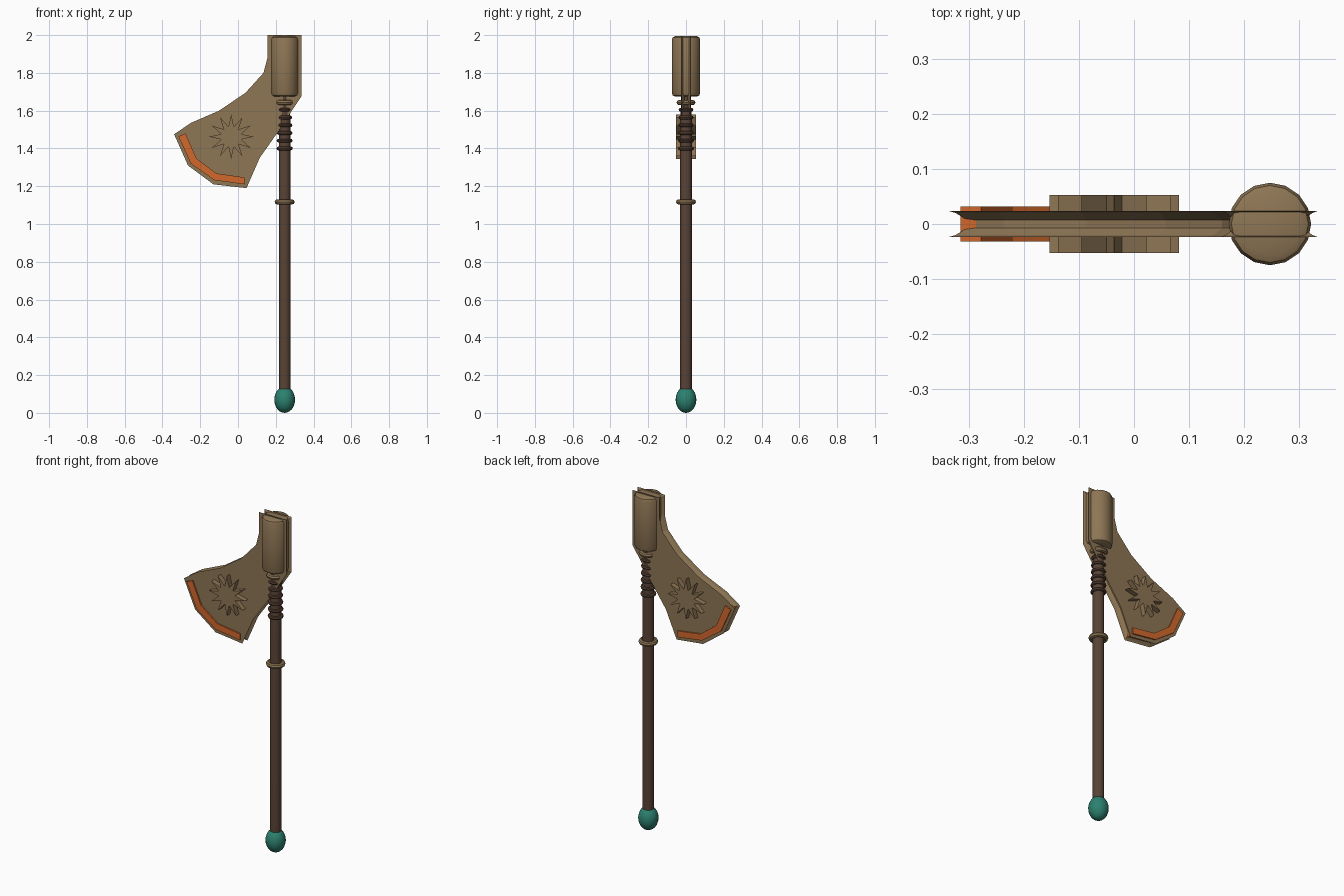
import bpy, bmesh, math
from mathutils import Vector

old = bpy.data.objects.get("Cube")
if old:
    bpy.data.objects.remove(old, do_unlink=True)

SHAFT_X = 0.247


def material(name, rgb):
    m = bpy.data.materials.new(name)
    m.use_nodes = True
    m.diffuse_color = (*rgb, 1)
    m.node_tree.nodes["Principled BSDF"].inputs["Base Color"].default_value = (*rgb, 1)
    return m


bronze = material("aged bronze", (0.27, 0.18, 0.09))
wood = material("dark wood", (0.10, 0.056, 0.036))
teal = material("teal", (0.025, 0.22, 0.16))
orange = material("orange", (0.65, 0.14, 0.025))


def finish(bm, name, mat, smooth=True):
    bmesh.ops.remove_doubles(bm, verts=bm.verts, dist=1e-5)
    bmesh.ops.recalc_face_normals(bm, faces=bm.faces)
    mesh = bpy.data.meshes.new(name)
    bm.to_mesh(mesh)
    bm.free()
    mesh.materials.append(mat)
    ob = bpy.data.objects.new(name, mesh)
    bpy.context.collection.objects.link(ob)
    if smooth:
        bpy.ops.object.select_all(action='DESELECT')
        ob.select_set(True)
        bpy.context.view_layer.objects.active = ob
        bpy.ops.object.shade_smooth_by_angle(angle=math.radians(35))
    return ob


def lathe(name, profile, mat, sides=16, closed=False):
    """Spin a (radius, height) profile around the shaft axis."""
    bm = bmesh.new()
    vs = [bm.verts.new((SHAFT_X + r, 0, z)) for r, z in profile]
    es = [bm.edges.new(pair) for pair in zip(vs, vs[1:])]
    if closed:
        es.append(bm.edges.new((vs[-1], vs[0])))
    bmesh.ops.spin(bm, geom=vs + es, cent=(SHAFT_X, 0, 0), axis=(0, 0, 1),
                   angle=math.tau, steps=sides, use_duplicate=False)
    return finish(bm, name, mat)


def ring(name, z, radius, thick, mat):
    section = [(radius - thick + thick * math.cos(a), z + thick * math.sin(a))
               for a in (math.tau * i / 8 for i in range(8))]
    return lathe(name, section, mat, 20, closed=True)


def inset(points, d):
    """Mitred inward offset of a clockwise (x, z) outline."""
    pts = [Vector(p) for p in points]
    result = []
    for i, p in enumerate(pts):
        a = (p - pts[i - 1]).normalized()
        b = (pts[(i + 1) % len(pts)] - p).normalized()
        na, nb = Vector((a.y, -a.x)), Vector((b.y, -b.x))
        result.append(p + (na + nb) * d / (1 + na.dot(nb)))
    return result


def layered(name, outline, layers, mat):
    """Join copies of an outline, each at depth y with its own inset."""
    bm = bmesh.new()
    loops = [[bm.verts.new((x, y, z)) for x, z in inset(outline, d)]
             for y, d in layers]
    n = len(outline)
    for a, b in zip(loops, loops[1:]):
        for i in range(n):
            j = (i + 1) % n
            bm.faces.new((a[i], a[j], b[j], b[i]))
    bm.faces.new(loops[0])
    bm.faces.new(loops[-1])
    return finish(bm, name, mat, smooth=False)


# Axe blade with a groove running round its rim
blade = [(0.156, 2.0), (0.335, 2.0), (0.335, 1.675), (0.21, 1.485),
         (0.115, 1.35), (0.045, 1.19), (-0.13, 1.21), (-0.265, 1.31),
         (-0.338, 1.475), (-0.25, 1.535), (-0.10, 1.60), (0.04, 1.695),
         (0.135, 1.80), (0.156, 1.88)]
half = [(0.024, 0), (0.02, 0.011), (0.007, 0.028)]
layered("blade", blade, half + [(-y, d) for y, d in reversed(half)], bronze)

# Orange strip along the cutting edge
strip = [(-0.315, 1.463), (-0.278, 1.48), (-0.22, 1.347), (-0.115, 1.268),
         (0.034, 1.247), (0.034, 1.21), (-0.125, 1.232), (-0.25, 1.32)]
layered("edge_strip", strip, [(-0.032, 0), (0.032, 0)], orange)

# Twelve-pointed star through the blade
star = []
for i in range(24):
    r = 0.055 if i % 2 else 0.118
    a = -math.tau * i / 24
    star.append((-0.036 + r * math.cos(a), 1.462 + r * math.sin(a)))
layered("star", star, [(-0.053, 0), (0.053, 0)], bronze)

# Hammer-like socket
lathe("socket", [(0, 1.675), (0.058, 1.675), (0.07, 1.681), (0.075, 1.694),
                 (0.075, 1.975), (0.07, 1.988), (0.058, 1.994), (0, 1.994)], bronze)

# Shaft
lathe("shaft", [(0, 0.08), (0.031, 0.08), (0.031, 1.56), (0.026, 1.62),
                (0.026, 1.69), (0, 1.69)], wood)

# Grip coils and metal collars
for k in range(6):
    ring(f"grip_coil_{k + 1}", 1.40 + 0.041 * k, 0.043 - 0.0008 * k, 0.01, wood)
ring("upper_collar", 1.643, 0.05, 0.014, bronze)
ring("lower_collar", 1.117, 0.053, 0.014, bronze)

# Pommel
steps = 12
lathe("pommel", [(0.055 * math.sin(math.pi * i / steps),
                  0.07 - 0.07 * math.cos(math.pi * i / steps))
                 for i in range(steps + 1)], teal, 20)
